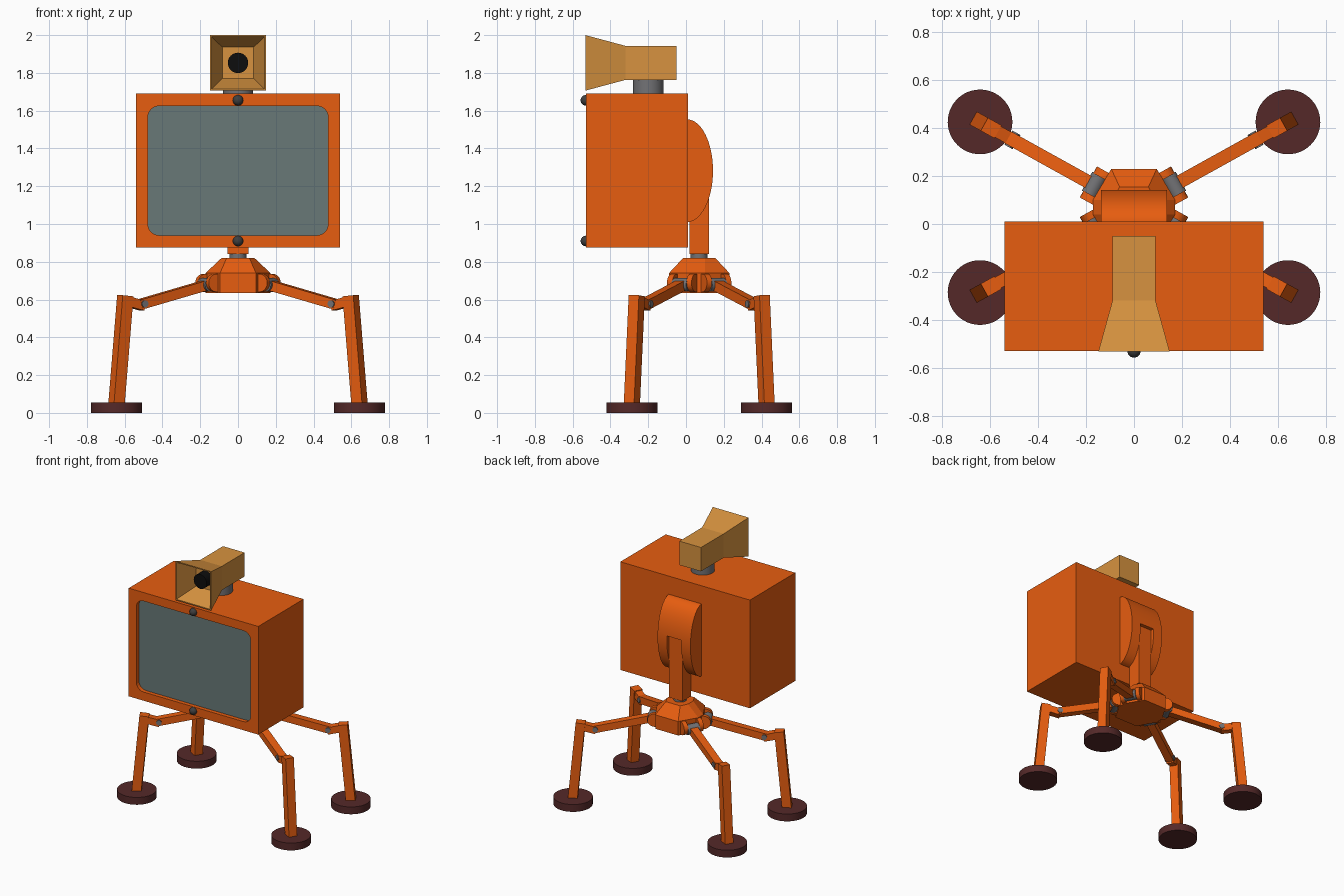
import bpy, bmesh
from math import sin, cos, pi, radians
from mathutils import Matrix, Vector

if "Cube" in bpy.data.objects:
    bpy.data.objects.remove(bpy.data.objects["Cube"])


def material(name, color):
    m = bpy.data.materials.new(name)
    m.diffuse_color = (*color, 1)
    m.use_nodes = True
    m.node_tree.nodes["Principled BSDF"].inputs["Base Color"].default_value = m.diffuse_color
    return m


ORANGE = material("orange_paint", (0.8, 0.11, 0.005))
TAN = material("tan_paint", (0.68, 0.29, 0.05))
MAROON = material("maroon_rubber", (0.09, 0.022, 0.022))
GLASS = material("screen_glass", (0.14, 0.19, 0.185))
BLACK = material("lens_black", (0.004, 0.004, 0.004))
STEEL = material("steel", (0.17, 0.17, 0.18))
DARK = material("dark_steel", (0.05, 0.05, 0.05))


def finish(name, bm, mat, matrix=None, smooth=False):
    bmesh.ops.recalc_face_normals(bm, faces=bm.faces)
    mesh = bpy.data.meshes.new(name)
    bm.to_mesh(mesh)
    bm.free()
    ob = bpy.data.objects.new(name, mesh)
    bpy.context.collection.objects.link(ob)
    if mat:
        mesh.materials.append(mat)
    if matrix:
        ob.matrix_world = matrix
    if smooth:
        bpy.ops.object.select_all(action='DESELECT')
        ob.select_set(True)
        bpy.context.view_layer.objects.active = ob
        bpy.ops.object.shade_smooth_by_angle(angle=radians(35))
    return ob


def loft(name, rings, mat, matrix=None, smooth=False):
    """Skin a list of equal-length point rings and cap both ends."""
    bm = bmesh.new()
    vs = [[bm.verts.new(p) for p in ring] for ring in rings]
    n = len(vs[0])
    for a, b in zip(vs, vs[1:]):
        for i in range(n):
            j = (i + 1) % n
            bm.faces.new((a[i], a[j], b[j], b[i]))
    bm.faces.new(vs[0])
    bm.faces.new(vs[-1])
    return finish(name, bm, mat, matrix, smooth)


def box(name, lo, hi, mat):
    ring = lambda z: [(lo[0], lo[1], z), (hi[0], lo[1], z), (hi[0], hi[1], z), (lo[0], hi[1], z)]
    return loft(name, [ring(lo[2]), ring(hi[2])], mat)


def rod(name, a, b, r, mat, matrix=None, seg=32):
    a, b = Vector(a), Vector(b)
    d = b - a
    rot = d.to_track_quat('Z', 'Y').to_matrix()
    circle = [rot @ Vector((r * cos(2 * pi * i / seg), r * sin(2 * pi * i / seg), 0)) for i in range(seg)]
    return loft(name, [[a + c for c in circle], [b + c for c in circle]], mat, matrix, True)


def ball(name, loc, r, mat):
    bm = bmesh.new()
    bmesh.ops.create_uvsphere(bm, u_segments=24, v_segments=12, radius=r)
    return finish(name, bm, mat, Matrix.Translation(loc), True)


def beam(name, a, b, width, thick, mat, matrix):
    """Square bar between two (radius, height) points of a leg plane."""
    a, b = Vector((a[0], 0, a[1])), Vector((b[0], 0, b[1]))
    d = (b - a).normalized()
    n = Vector((-d.z, 0, d.x)) * thick / 2
    t = Vector((0, width / 2, 0))
    ring = lambda p: [p + n + t, p - n + t, p - n - t, p + n - t]
    return loft(name, [ring(a), ring(b)], mat, matrix)


def rounded_rect(hx, z0, z1, r, y):
    pts = []
    for k, (cx, cz) in enumerate([(hx - r, z1 - r), (r - hx, z1 - r), (r - hx, z0 + r), (hx - r, z0 + r)]):
        for i in range(7):
            a = (k + i / 6) * pi / 2
            pts.append((cx + r * cos(a), y, cz + r * sin(a)))
    return pts


def cut(target, cutter):
    mod = target.modifiers.new("cut", 'BOOLEAN')
    mod.operation, mod.solver, mod.object = 'DIFFERENCE', 'EXACT', cutter
    cutter.hide_render = True
    cutter.hide_set(True)


# Box body with recessed rounded screen
body = box("body", (-0.54, -0.53, 0.875), (0.54, 0.01, 1.69), ORANGE)
cut(body, loft("screen_cutter", [rounded_rect(0.477, 0.94, 1.625, 0.06, y) for y in (-0.6, -0.495)], None))
loft("screen", [rounded_rect(0.477, 0.94, 1.625, 0.06, y) for y in (-0.5, -0.494)], GLASS)
for tag, z in (("upper", 1.655), ("lower", 0.91)):
    ball(tag + "_knob", (0, -0.53, z), 0.028, DARK)

# Hollow flared camera hood, lens and swivel neck
def rect(hx, hz, y, z=1.853):
    return [(-hx, y, z - hz), (hx, y, z - hz), (hx, y, z + hz), (-hx, y, z + hz)]

loft("camera_hood", [rect(0.09, 0.09, -0.05), rect(0.09, 0.09, -0.32), rect(0.149, 0.147, -0.533),
                     rect(0.141, 0.139, -0.533), rect(0.083, 0.083, -0.38)], TAN)
rod("camera_lens", (0, -0.37, 1.853), (0, -0.45, 1.853), 0.054, BLACK)
rod("camera_neck", (0, -0.2, 1.68), (0, -0.2, 1.775), 0.08, STEEL)

# Rounded back hinge, slotted for the support arm
def half_ellipse(x):
    return [(x, 0.005 + 0.138 * sin(pi * i / 32), 1.282 + 0.272 * cos(pi * i / 32)) for i in range(33)]

hinge = loft("back_hinge", [half_ellipse(-0.137), half_ellipse(0.137)], ORANGE, smooth=True)
cut(hinge, box("slot_cutter", (-0.06, 0.011, 0.9), (0.06, 0.3, 1.31), None))
box("support_arm", (-0.055, 0.018, 0.84), (0.055, 0.122, 1.305), ORANGE)
rod("arm_swivel", (0, 0.07, 0.8), (0, 0.07, 0.845), 0.045, STEEL)

# Faceted leg hub
def octagon(ax, ay, bx, by, z):
    q = [(bx, by), (ax, ay)]
    half = q + [(-x, y) for x, y in reversed(q)]
    return [(x, y + 0.07, z) for x, y in half + [(-x, -y) for x, y in half]]

loft("leg_hub", [octagon(0.095, 0.16, 0.172, 0.03, 0.635), octagon(0.095, 0.16, 0.172, 0.03, 0.74),
                 octagon(0.06, 0.085, 0.087, 0.03, 0.82)], ORANGE)

# Clevis plate outline in the leg plane: square root, round tip
def plate(y):
    tip = [(0.17 + 0.048 * cos(a), y, 0.688 + 0.048 * sin(a)) for a in
           [-pi / 2 + pi * i / 10 for i in range(11)]]
    return [(0.1, y, 0.736), (0.1, y, 0.64)] + tip

# Four radial legs
for name, deg in (("back_right", 29), ("back_left", 151), ("front_left", 209), ("front_right", -29)):
    m = Matrix.Translation((0, 0.07, 0)) @ Matrix.Rotation(radians(deg), 4, 'Z')
    for tag, s in (("a", 1), ("b", -1)):
        loft(f"{name}_hip_plate_{tag}", [plate(s * 0.042), plate(s * 0.074)], ORANGE, m, True)
    rod(name + "_hip_pin", (0.188, -0.045, 0.678), (0.188, 0.045, 0.678), 0.036, STEEL, m)
    beam(name + "_thigh", (0.18, 0.68), (0.598, 0.573), 0.056, 0.052, ORANGE, m)
    rod(name + "_knee_pin", (0.58, -0.034, 0.577), (0.58, 0.034, 0.577), 0.019, STEEL, m, 20)
    beam(name + "_knee_link", (0.575, 0.567), (0.68, 0.592), 0.052, 0.052, ORANGE, m)
    beam(name + "_shin", (0.682, 0.62), (0.737, 0.03), 0.062, 0.065, ORANGE, m)
    rod(name + "_foot", (0.735, 0, 0), (0.735, 0, 0.055), 0.135, MAROON, m, 48)
